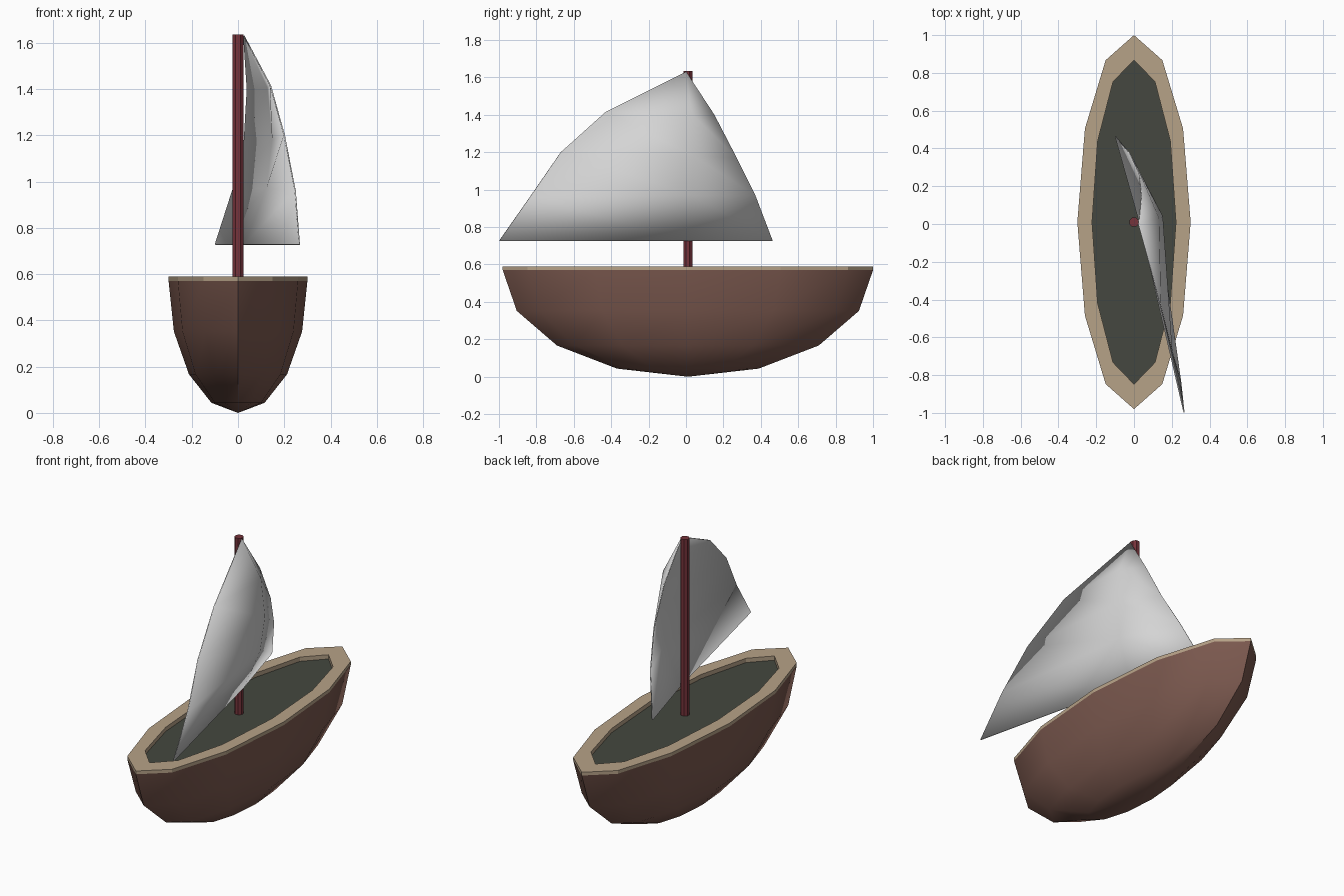
import bpy, math

if "Cube" in bpy.data.objects:
    bpy.data.objects.remove(bpy.data.objects["Cube"])

def material(name, rgb):
    m = bpy.data.materials.new(name)
    m.diffuse_color = (*rgb, 1)
    m.use_nodes = True
    m.node_tree.nodes["Principled BSDF"].inputs["Base Color"].default_value = m.diffuse_color
    return m

brown = material("hull brown", (0.20, 0.10, 0.078))
tan = material("rim tan", (0.47, 0.36, 0.245))
green_grey = material("deck green grey", (0.058, 0.064, 0.050))
red = material("mast dark red", (0.18, 0.033, 0.043))
white = material("sail white", (0.66, 0.66, 0.66))

def make(name, verts, faces, mat, smooth=None):
    me = bpy.data.meshes.new(name)
    me.from_pydata(verts, [], faces)
    me.materials.append(mat)
    ob = bpy.data.objects.new(name, me)
    bpy.context.collection.objects.link(ob)
    if smooth:
        bpy.ops.object.select_all(action='DESELECT')
        ob.select_set(True)
        bpy.context.view_layer.objects.active = ob
        bpy.ops.object.shade_smooth_by_angle(angle=math.radians(smooth))
    return ob

CY = 0.01   # hull centre
N = 12

def ring(rx, ry, z, n=N, turn=0.0):
    return [(rx * math.sin(a), CY + ry * math.cos(a), z)
            for a in (2 * math.pi * i / n + turn for i in range(n))]

def bridge(a, b, n=N):
    return [(a * n + i, b * n + i, b * n + (i + 1) % n, a * n + (i + 1) % n)
            for i in range(n)]

# Hull: lower half of a stretched low-poly sphere
verts, faces = [], []
for k in range(4):
    t = math.radians(22.5 * k)
    verts += ring(0.30 * math.cos(t), 0.99 * math.cos(t), 0.57 * (1 - math.sin(t)))
for k in range(3):
    faces += bridge(k, k + 1)
verts.append((0, CY, 0))
faces += [(36 + i, 48, 36 + (i + 1) % N) for i in range(N)]
make("hull", verts, faces, brown, 32)

# Rim: flat band with a short outer and inner wall
verts = (ring(0.30, 0.99, 0.57) + ring(0.30, 0.99, 0.59)
         + ring(0.222, 0.858, 0.59) + ring(0.222, 0.858, 0.56))
make("rim", verts, [f[::-1] for k in range(3) for f in bridge(k, k + 1)], tan)

# Deck, slightly below the rim
make("deck", ring(0.224, 0.86, 0.564), [tuple(range(N))[::-1]], green_grey)

# Mast: octagonal post
turn = math.pi / 8
verts = ring(0.026, 0.026, 0.55, 8, turn) + ring(0.026, 0.026, 1.635, 8, turn)
make("mast", verts, [f[::-1] for f in bridge(0, 1, 8)]
     + [tuple(range(8)), tuple(range(15, 7, -1))], red)

# Sail: rows of leech, middle and luff points below the peak
rows = [
    [(0.14, -0.43, 1.415), (0.13, 0.03, 1.405), (0.04, 0.15, 1.40)],
    [(0.20, -0.67, 1.20), (0.15, 0.04, 1.18), (0.027, 0.27, 1.17)],
    [(0.247, -0.835, 0.96), (0.125, 0.03, 0.97), (-0.02, 0.37, 0.97)],
    [(0.265, -0.998, 0.727), (0.03, 0.01, 0.727), (-0.098, 0.463, 0.727)],
]
verts = [(0.025, 0.0, 1.63)] + [p for r in rows for p in r]
faces = [(0, 1, 2), (0, 2, 3)]
for r in range(3):
    for c in range(2):
        a = 1 + r * 3 + c
        faces.append((a, a + 3, a + 4, a + 1))
sail = make("sail", verts, faces, white, 60)
thick = sail.modifiers.new("thickness", 'SOLIDIFY')
thick.thickness = 0.006
thick.offset = 0
